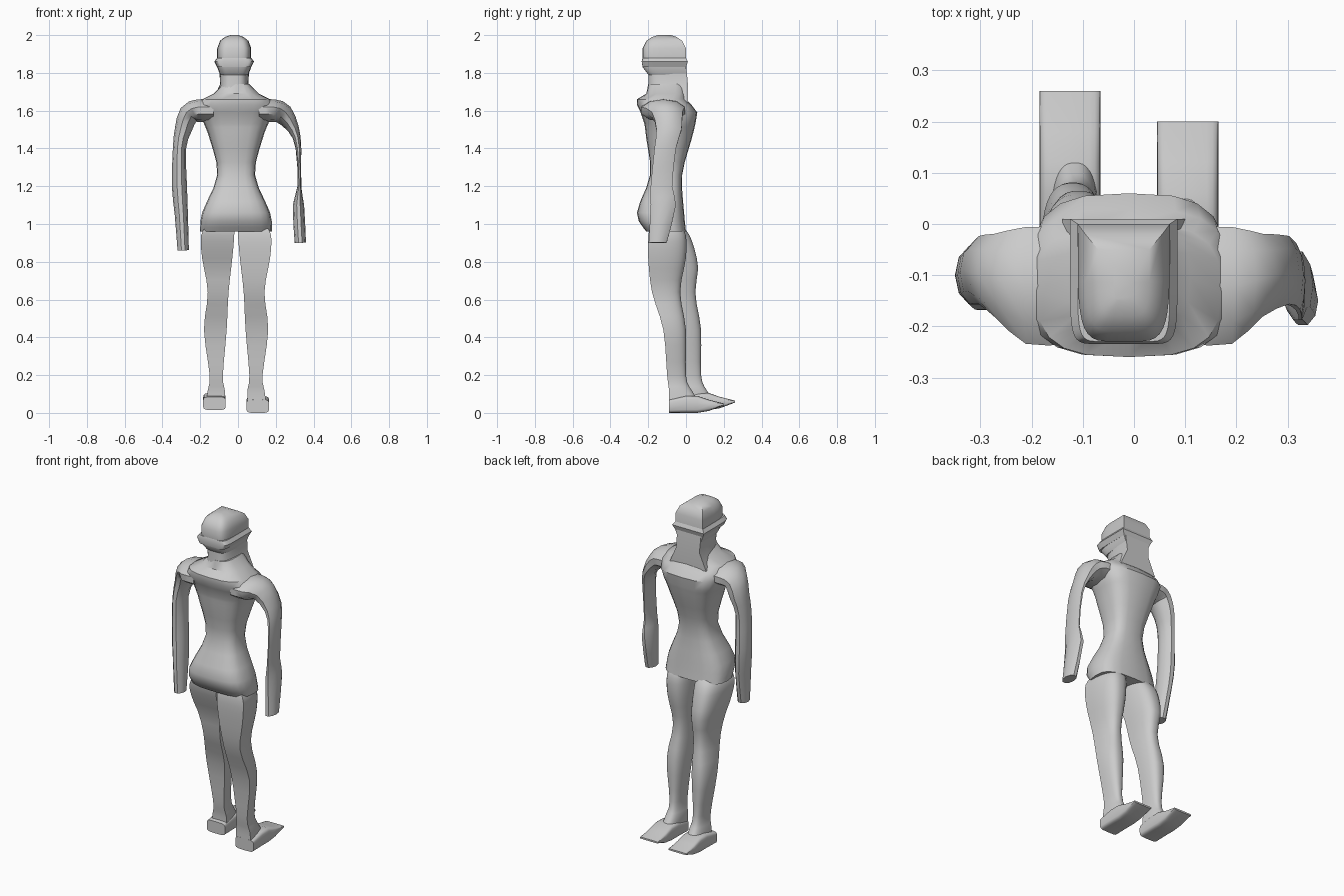
import bpy, bmesh, math
from mathutils import Vector

cube = bpy.data.objects.get("Cube")
if cube:
    bpy.data.objects.remove(cube)

TONE = (0.6, 0.6, 0.6, 1)
grey = bpy.data.materials.new("plain grey")
grey.use_nodes = True
grey.diffuse_color = TONE
grey.node_tree.nodes["Principled BSDF"].inputs["Base Color"].default_value = TONE

BODY_AXIS = -0.01
HEAD_AXIS = -0.02


def skin(name, rings):
    """Bridge closed rings of points into a capped, smooth-shaded body."""
    bm = bmesh.new()
    loops = [[bm.verts.new(point) for point in ring] for ring in rings]
    for lower, upper in zip(loops, loops[1:]):
        for i in range(len(lower)):
            bm.faces.new((lower[i - 1], lower[i], upper[i], upper[i - 1]))
    bm.faces.new(loops[0])
    bm.faces.new(loops[-1])
    bmesh.ops.recalc_face_normals(bm, faces=bm.faces)
    mesh = bpy.data.meshes.new(name)
    bm.to_mesh(mesh)
    bm.free()
    mesh.materials.append(grey)
    obj = bpy.data.objects.new(name, mesh)
    bpy.context.collection.objects.link(obj)
    bpy.ops.object.select_all(action='DESELECT')
    obj.select_set(True)
    bpy.context.view_layer.objects.active = obj
    bpy.ops.object.shade_smooth_by_angle(angle=math.radians(40))


def flowing(rows, steps=3):
    """Insert rows along a smooth curve through the given ones."""
    rows = [Vector(row) for row in rows]
    result = []
    for i in range(len(rows) - 1):
        start, end = rows[i], rows[i + 1]
        leave = (end - rows[max(i - 1, 0)]) / 2
        arrive = (rows[min(i + 2, len(rows) - 1)] - start) / 2
        for k in range(steps):
            t = k / steps
            ease = t * t * (3 - 2 * t)
            result.append(start.lerp(end, ease) + leave * (t * (1 - t) ** 2)
                          - arrive * (t * t * (1 - t)))
    return result + [rows[-1]]


def power(value, exponent):
    return math.copysign(abs(value) ** (2 / exponent), value)


def outline(middle, half, back, front, exponent, flat=None, count=20):
    """Rounded outline; a flat one is a half outline with one straight side."""
    points = []
    for i in range(count):
        turn = math.pi * i / (count - 1) if flat else math.tau * i / count
        across = power(math.cos(turn), exponent)
        along = power(math.sin(turn), exponent)
        if flat == "back":
            depth = back + (front - back) * along
        elif flat == "front":
            depth = front - (front - back) * along
        else:
            depth = (back + front) / 2 + (front - back) / 2 * along
        points.append((middle + half * across, depth))
    return points


def trunk(name, rows, exponent, axis=BODY_AXIS, flat=None):
    """Rows: height, half width, back, front."""
    skin(name, [[(x, y, z) for x, y in outline(axis, half, back, front, exponent, flat)]
                for z, half, back, front in rows])


def arm(name, sign, rows):
    """Rows: distance from the body axis, depth, height, half width, half depth."""
    rows = flowing(rows, 2)
    centres = [Vector((BODY_AXIS + sign * row[0], row[1], row[2])) for row in rows]
    rings = []
    for i, (centre, row) in enumerate(zip(centres, rows)):
        path = centres[min(i + 1, len(rows) - 1)] - centres[max(i - 1, 0)]
        side = Vector((path.z, 0, -path.x)).normalized()
        rings.append([centre + side * (row[3] * x) + Vector((0, row[4] * y, 0))
                      for x, y in outline(0, 1, -1, 1, 2, count=10)])
    skin(name, rings)


def leg(name, sign, rows, stride):
    """Rows: height, outer side, inner side, back, front."""
    rings = []
    for z, outer, inner, back, front in flowing(rows):
        ahead = stride * min(1, 4 * (1 - z))
        middle = BODY_AXIS + sign * (outer + inner) / 2
        shape = outline(middle, (outer - inner) / 2, back + ahead, front + ahead, 2.6, "back")
        rings.append([(x, y, z) for x, y in shape])
    skin(name, rings)


def foot(name, sign, rows, ahead, lift):
    """Rows: depth, sole height, top height."""
    middle = BODY_AXIS + sign * 0.115
    skin(name, [[(x, y + ahead, z + lift) for x, z in outline(middle, 0.06, sole, top, 5)]
                for y, sole, top in rows])


# Torso: hem, hips, waist and ribs, then the shoulder shelf up to the neck
trunk("torso", flowing([
    (0.96, 0.19, -0.21, 0),
    (1.06, 0.18, -0.26, -0.01),
    (1.26, 0.1, -0.19, -0.02),
    (1.45, 0.14, -0.21, 0.03),
    (1.53, 0.17, -0.22, 0.05),
]) + [
    (1.59, 0.19, -0.24, 0.06),
    (1.63, 0.2, -0.26, 0.03),
    (1.66, 0.18, -0.26, 0),
    (1.69, 0.12, -0.21, 0),
    (1.74, 0.07, -0.2, 0),
], 3)

# Neck and head share a flat front
trunk("neck", [
    (1.64, 0.12, -0.21, 0.01),
    (1.74, 0.075, -0.2, 0.01),
    (1.85, 0.08, -0.2, 0),
], 3.5, HEAD_AXIS, "front")
trunk("head", [
    (1.79, 0.075, -0.2, 0),
    (1.83, 0.09, -0.23, 0),
    (1.93, 0.09, -0.23, 0),
    (1.97, 0.075, -0.21, -0.02),
    (1.99, 0.05, -0.18, -0.05),
    (2, 0.02, -0.15, -0.08),
], 5, HEAD_AXIS, "front")
trunk("head_band", [
    (1.83, 0.09, -0.23, 0),
    (1.86, 0.105, -0.235, 0.01),
    (1.88, 0.09, -0.23, 0),
], 9, HEAD_AXIS, "front")

# Arms share the shoulder; the left forearm is thinner and swings out
shoulder = [
    (0.12, -0.12, 1.6, 0.06, 0.12),
    (0.2, -0.12, 1.6, 0.06, 0.12),
    (0.25, -0.1, 1.58, 0.055, 0.085),
]
arm("right_arm", -1, shoulder + [
    (0.28, -0.09, 1.5, 0.045, 0.07),
    (0.3, -0.1, 1.4, 0.035, 0.06),
    (0.3, -0.1, 1.2, 0.04, 0.06),
    (0.29, -0.11, 1.05, 0.035, 0.06),
    (0.28, -0.13, 0.86, 0.03, 0.04),
])
arm("left_arm", 1, shoulder + [
    (0.305, -0.09, 1.5, 0.03, 0.07),
    (0.33, -0.11, 1.4, 0.015, 0.06),
    (0.335, -0.13, 1.2, 0.01, 0.06),
    (0.33, -0.12, 1.1, 0.03, 0.07),
    (0.34, -0.15, 0.9, 0.03, 0.05),
])

# Legs, flat behind, and feet with lifted toes; the right side steps ahead
leg_rows = [
    (0.05, 0.16, 0.06, -0.09, 0.08),
    (0.12, 0.15, 0.06, -0.09, 0.03),
    (0.2, 0.14, 0.07, -0.1, 0),
    (0.44, 0.17, 0.05, -0.12, 0),
    (0.64, 0.15, 0.04, -0.18, -0.03),
    (0.82, 0.18, 0.02, -0.2, 0),
    (0.94, 0.185, 0.01, -0.2, 0),
    (1, 0.15, 0.01, -0.18, -0.03),
]
foot_rows = [
    (-0.09, 0, 0.07),
    (0, 0, 0.09),
    (0.06, 0, 0.09),
    (0.12, 0.01, 0.07),
    (0.2, 0.04, 0.05),
]
for side, sign, stride, lift in (("right", -1, 0.08, 0.015), ("left", 1, 0, 0)):
    leg(side + "_leg", sign, leg_rows, stride)
    foot(side + "_foot", sign, foot_rows, stride * 0.75, lift)
